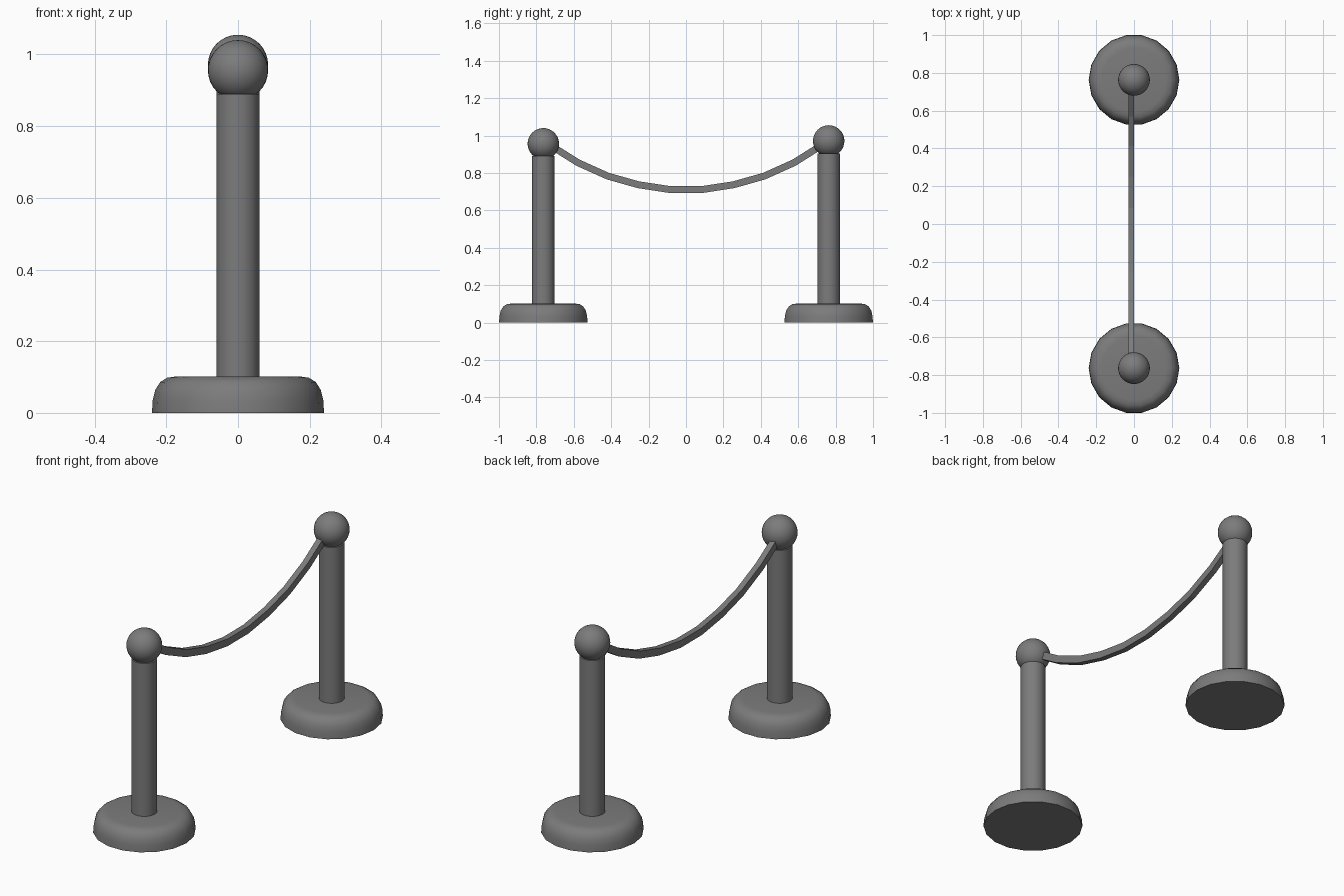
import bpy, bmesh, math

cube = bpy.data.objects.get("Cube")
if cube:
    bpy.data.objects.remove(cube)

grey = bpy.data.materials.new("dark grey")
grey.use_nodes = True
grey.diffuse_color = (0.2, 0.2, 0.2, 1)
grey.node_tree.nodes["Principled BSDF"].inputs["Base Color"].default_value = (0.2, 0.2, 0.2, 1)


def add_object(name, bm, location=(0, 0, 0)):
    bmesh.ops.recalc_face_normals(bm, faces=bm.faces)
    mesh = bpy.data.meshes.new(name)
    bm.to_mesh(mesh)
    bm.free()
    mesh.materials.append(grey)
    obj = bpy.data.objects.new(name, mesh)
    bpy.context.collection.objects.link(obj)
    obj.location = location
    bpy.ops.object.select_all(action="DESELECT")
    obj.select_set(True)
    bpy.context.view_layer.objects.active = obj
    bpy.ops.object.shade_smooth_by_angle(angle=math.radians(45))
    return obj


def turned(profile, sides):
    """Stack rings of (radius, height) and cap both ends."""
    bm = bmesh.new()
    rings = [[bm.verts.new((r * math.cos(math.tau * i / sides),
                            r * math.sin(math.tau * i / sides), z))
              for i in range(sides)] for r, z in profile]
    for low, high in zip(rings, rings[1:]):
        for i in range(sides):
            j = (i + 1) % sides
            bm.faces.new((low[i], low[j], high[j], high[i]))
    bm.faces.new(rings[0])
    bm.faces.new(rings[-1])
    return bm


# Two stanchions: rounded foot, post and ball; the back one is slightly taller
base_profile = [(0.24, 0), (0.238, 0.035), (0.231, 0.064), (0.217, 0.086),
                (0.198, 0.098), (0.17, 0.102)]
for side, y, lift in (("front", -0.763, 0), ("back", 0.763, 0.015)):
    add_object(side + "_base", turned(base_profile, 18), (0, y, 0))
    add_object(side + "_post", turned([(0.06, 0.09), (0.06, 0.89 + lift)], 32), (0, y, 0))
    ball = bmesh.new()
    bmesh.ops.create_uvsphere(ball, u_segments=32, v_segments=16, radius=0.084)
    add_object(side + "_ball", ball, (0, y, 0.956 + lift))

# Sagging rope: a flat-sided bar swept along the curve, set off to one side
half_path = [(0.085, 0.711), (0.255, 0.737), (0.418, 0.783), (0.578, 0.855), (0.74, 0.957)]
path = [(-y, z) for y, z in reversed(half_path)] + half_path
half_height = 0.0185
rope = bmesh.new()
sections = []
for i, (y, z) in enumerate(path):
    y0, z0 = path[max(i - 1, 0)]
    y1, z1 = path[min(i + 1, len(path) - 1)]
    length = math.hypot(y1 - y0, z1 - z0)
    ny, nz = -(z1 - z0) / length * half_height, (y1 - y0) / length * half_height
    sections.append([rope.verts.new((x, y + s * ny, z + s * nz))
                     for x, s in ((-0.03, -1), (0, -1), (0, 1), (-0.03, 1))])
for a, b in zip(sections, sections[1:]):
    for i in range(4):
        j = (i + 1) % 4
        rope.faces.new((a[i], a[j], b[j], b[i]))
rope.faces.new(sections[0])
rope.faces.new(sections[-1])
rope_obj = add_object("rope", rope)
for poly in rope_obj.data.polygons:
    poly.use_smooth = False
